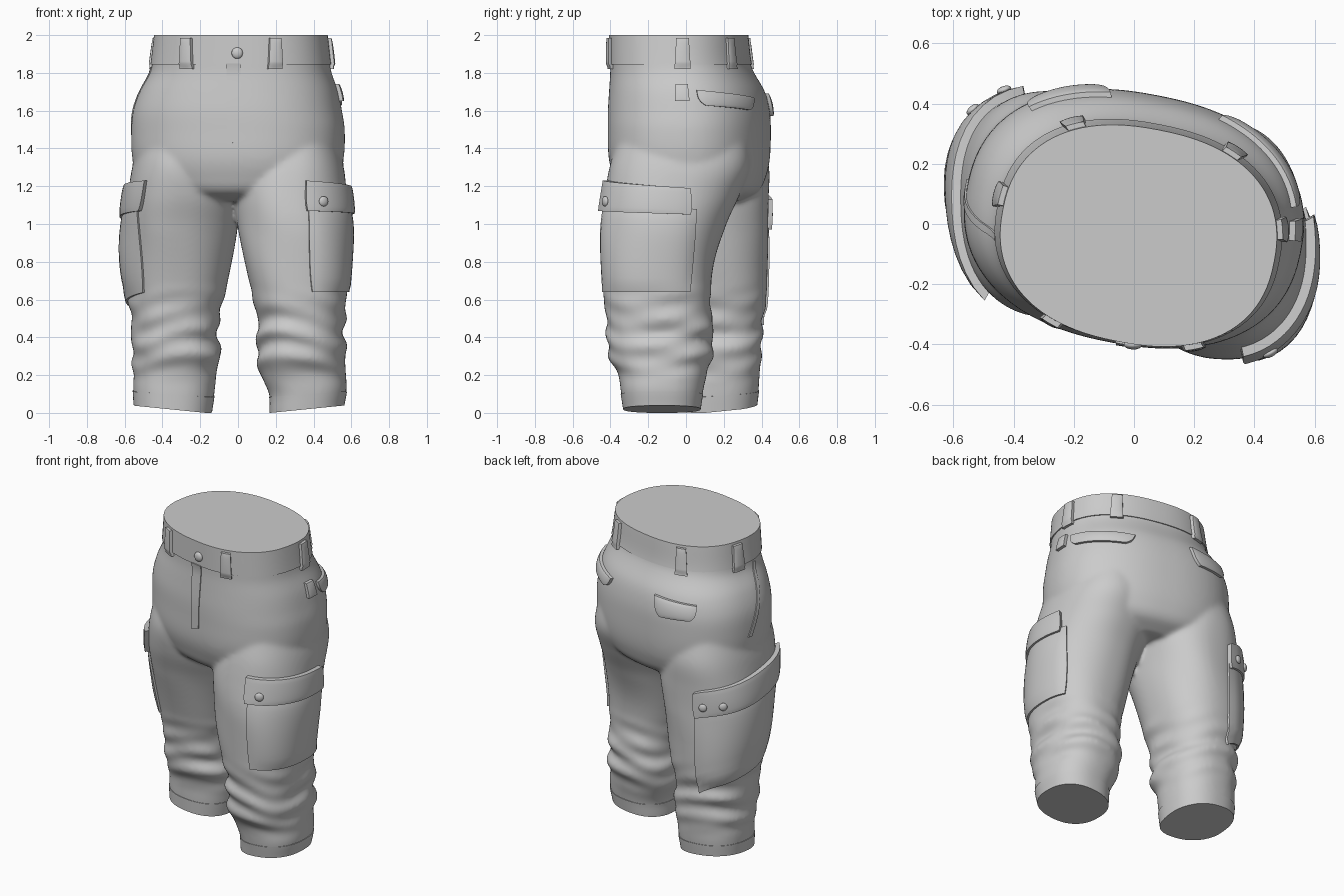
import bpy, bmesh
from math import sin, cos, pi, radians, copysign
from mathutils import Vector, Matrix
from mathutils.bvhtree import BVHTree

cube = bpy.data.objects.get("Cube")
if cube:
    bpy.data.objects.remove(cube, do_unlink=True)

# Single cloth colour
cloth = bpy.data.materials.new("grey_cloth")
cloth.use_nodes = True
cloth.diffuse_color = (0.6, 0.6, 0.6, 1)
shader = cloth.node_tree.nodes["Principled BSDF"]
shader.inputs["Base Color"].default_value = cloth.diffuse_color
shader.inputs["Roughness"].default_value = 0.8


def make_object(name, bm, smooth=True):
    mesh = bpy.data.meshes.new(name)
    bm.to_mesh(mesh)
    bm.free()
    mesh.materials.append(cloth)
    obj = bpy.data.objects.new(name, mesh)
    bpy.context.collection.objects.link(obj)
    if smooth:
        bpy.ops.object.select_all(action='DESELECT')
        obj.select_set(True)
        bpy.context.view_layer.objects.active = obj
        bpy.ops.object.shade_smooth_by_angle(angle=radians(45))
    return obj


def sample(rows, z):
    """Smooth interpolation of a row table along its first column."""
    last = len(rows) - 1
    i = max(k for k in range(last) if k == 0 or rows[k][0] <= z)
    p, q = rows[i], rows[i + 1]
    o, r = rows[max(i - 1, 0)], rows[min(i + 2, last)]
    h = q[0] - p[0]
    t = (z - p[0]) / h
    out = []
    for k in range(1, len(p)):
        m = (q[k] - o[k]) / (q[0] - o[0]) * h
        n = (r[k] - p[k]) / (r[0] - p[0]) * h
        out.append(p[k] + t * m + t * t * (3 * (q[k] - p[k]) - 2 * m - n)
                   + t ** 3 * (2 * (p[k] - q[k]) + m + n))
    return out


def power(v, e):
    return copysign(abs(v) ** e, v)


def fold(a, z, phase):
    """Bunched cloth around the shin and long soft folds on the thigh."""
    shin = max(0, 1 - abs(z - 0.41) / 0.27) ** 0.7
    thigh = max(0, 1 - abs(z - 0.95) / 0.35)
    rolls = sin(38 * z + 2.6 * sin(a + phase)) * (0.6 + 0.4 * sin(2 * a + phase))
    rolls += 0.5 * sin(52 * z - 2.5 * sin(2 * a - phase))
    return 0.055 * shin * rolls + 0.016 * thigh * sin(4 * a + 7 * z + phase)


def loft(bm, rows, z0, z1, turn=0, grow=0, folds=None, sides=96, step=0.015):
    """Stack of rounded cross-sections, capped at both ends."""
    rings = []
    count = max(2, round((z1 - z0) / step))
    spin = Matrix.Rotation(radians(turn), 3, 'Z')
    for i in range(count + 1):
        z = z0 + (z1 - z0) * i / count
        x0, x1, y0, y1 = sample(rows, z)
        ring = []
        for j in range(sides):
            a = 2 * pi * j / sides
            k = 1 + (fold(a, z, folds) if folds is not None else 0)
            p = spin @ Vector((((x1 - x0) / 2 + grow) * k * power(cos(a), 0.86),
                               ((y1 - y0) / 2 + grow) * k * power(sin(a), 0.86), 0))
            p += Vector(((x0 + x1) / 2, (y0 + y1) / 2, z))
            if folds is not None:  # hems rise toward the outside and the back
                rise = 0.1 * max(0, abs(p.x) - 0.17) + 0.1 * max(0, p.y - 0.1)
                p.z += rise * max(0, 1 - z / 0.3)
            ring.append(bm.verts.new(p))
        rings.append(ring)
    for lo, hi in zip(rings, rings[1:]):
        for j in range(sides):
            n = (j + 1) % sides
            bm.faces.new((lo[j], lo[n], hi[n], hi[j]))
    bm.faces.new(rings[0][::-1])
    return bm.faces.new(rings[-1])


# Cross-section tables: z, x min, x max, y min, y max
left_rows = [
    (0, .17, .56, -.33, .075), (.1, .165, .575, -.345, .09), (.2, .12, .57, -.36, .11),
    (.3, .1, .57, -.41, .14), (.48, .105, .565, -.42, .14), (.6, .08, .575, -.435, .13),
    (.8, .035, .58, -.445, .15), (1, 0, .585, -.445, .21), (1.15, -.02, .575, -.43, .28),
    (1.3, 0, .56, -.405, .34), (1.45, .05, .52, -.36, .33)]
right_rows = [
    (0, -.55, -.14, -.04, .375), (.1, -.555, -.125, -.045, .385), (.2, -.555, -.115, -.05, .39),
    (.3, -.56, -.095, -.09, .4), (.48, -.565, -.105, -.11, .405), (.6, -.58, -.075, -.13, .425),
    (.8, -.6, -.035, -.18, .43), (1, -.6, 0, -.24, .435), (1.15, -.585, .02, -.29, .44),
    (1.3, -.56, 0, -.31, .44), (1.45, -.52, -.05, -.28, .4)]
hip_rows = [
    (1.12, -.3, .3, -.24, .28), (1.17, -.44, .44, -.33, .37), (1.25, -.53, .53, -.37, .41),
    (1.35, -.56, .56, -.395, .43), (1.5, -.565, .565, -.4, .435), (1.6, -.555, .55, -.4, .43),
    (1.7, -.52, .53, -.395, .405), (1.8, -.465, .495, -.39, .35), (1.85, -.455, .485, -.39, .33),
    (2, -.437, .467, -.39, .312)]
HIP_TURN = -11

# Trouser body: hips and both legs fused into one cloth surface
bm = bmesh.new()
loft(bm, hip_rows, 1.12, 1.985, HIP_TURN)
loft(bm, left_rows, 0.004, 1.45, folds=0.5)
loft(bm, right_rows, 0.004, 1.45, folds=2.4)
body = make_object("trouser_body", bm, False)
remesh = body.modifiers.new("fuse", 'REMESH')
remesh.mode = 'VOXEL'
remesh.voxel_size = 0.012
remesh.use_smooth_shade = True
relax = body.modifiers.new("relax", 'SMOOTH')
relax.factor = 0.5
relax.iterations = 14

# Waistband with a shallow recessed top
bm = bmesh.new()
top = loft(bm, hip_rows, 1.845, 2, HIP_TURN, grow=0.007)
bmesh.ops.inset_region(bm, faces=[top], thickness=0.018, depth=-0.008)
waistband = make_object("waistband", bm)

# Hems
for name, rows, phase in (("left_hem", left_rows, 0.5), ("right_hem", right_rows, 2.4)):
    bm = bmesh.new()
    loft(bm, rows, 0, 0.085, grow=0.003, folds=phase)
    make_object(name, bm)

# Surface lookup for everything sewn on
graph = bpy.context.evaluated_depsgraph_get()
trees = [BVHTree.FromObject(o, graph) for o in (body, waistband)]


def on_cloth(axis, angle, z, lift):
    d = Vector((cos(radians(angle)), sin(radians(angle)), 0))
    start = Vector((*axis, z)) + d * 1.5
    hits = [t.ray_cast(start, -d) for t in trees]
    near = min([h[3] for h in hits if h[0]] or [1])
    return start - d * (near - lift)


def panel(name, axis, low, high, thick, puff=0, taper=0, bend=1, nu=18, nv=12):
    """Cloth patch; low and high edges are (angle, z, angle, z)."""
    bm = bmesh.new()
    us = [0] + [i / nu for i in range(nu + 1)] + [1]
    vs = [0] + [i / nv for i in range(nv + 1)] + [1]
    grid = []
    for i, u in enumerate(us):
        column = []
        for j, v in enumerate(vs):
            w = 0.5 + (u - 0.5) * (1 - taper * (1 - v) ** 4)
            a, z = [(low[k] + (low[k + 2] - low[k]) * f) * (1 - v)
                    + (high[k] + (high[k + 2] - high[k]) * f) * v
                    for k, f in ((0, w), (1, w ** bend))]
            rim = i in (0, len(us) - 1) or j in (0, len(vs) - 1)
            lift = -0.012 if rim else thick + puff * (sin(pi * u) * sin(pi * v)) ** 0.5
            column.append(bm.verts.new(on_cloth(axis, a, z, lift)))
        grid.append(column)
    for c, d in zip(grid, grid[1:]):
        for j in range(len(vs) - 1):
            bm.faces.new((c[j], d[j], d[j + 1], c[j + 1]))
    bmesh.ops.remove_doubles(bm, verts=bm.verts, dist=0.0002)
    return make_object(name, bm)


def button(name, axis, angle, z, radius, lift):
    bm = bmesh.new()
    place = (Matrix.Translation(on_cloth(axis, angle, z, lift))
             @ Matrix.Rotation(radians(angle), 4, 'Z') @ Matrix.Diagonal((0.5, 1, 1, 1)))
    bmesh.ops.create_uvsphere(bm, u_segments=16, v_segments=10, radius=radius, matrix=place)
    make_object(name, bm)


LEFT, RIGHT, HIP, WAIST = (0.3, -0.14), (-0.3, 0.1), (0, 0), (0.015, -0.035)

# Cargo pockets with flaps
panel("left_cargo_pocket", LEFT, (-76, .64, 36, .64), (-76, 1.1, 36, 1.08), .012, .018, .06)
panel("left_cargo_flap", LEFT, (-80, 1.07, 31, 1.05), (-78, 1.23, 29, 1.19), .032, .006, .04)
panel("right_cargo_pocket", RIGHT, (101, .43, 227, .64), (101, 1, 229, 1.1), .012, .016, .06, .5)
panel("right_cargo_flap", RIGHT, (100, .96, 236, 1.07), (101, 1.13, 241, 1.23), .03, .006, .04, .6)
button("left_flap_button", LEFT, -62, 1.12, .027, .038)
button("right_flap_button_rear", RIGHT, 111, 1.05, .025, .036)
button("right_flap_button_front", RIGHT, 130, 1.06, .025, .036)

# Back pocket flaps and the side tab
panel("right_back_flap", HIP, (102, 1.57, 131, 1.58), (100, 1.69, 132, 1.67), .018, .008, .25)
panel("left_back_flap", HIP, (7, 1.63, 48, 1.6), (6, 1.71, 51, 1.67), .018, .008, .2)
panel("left_side_tab", HIP, (-6, 1.65, 2, 1.65), (-6, 1.74, 1, 1.74), .02, .004, nu=6)

# Front pocket opening
panel("right_pocket_welt", HIP, (165, 1.43, 168, 1.43), (184, 1.83, 187, 1.83), .006, nu=4)

# Fly and waist button
panel("fly", HIP, (262, 1.42, 270, 1.44), (261, 1.85, 272, 1.85), .006, nu=8)
button("waist_button", WAIST, 267, 1.905, .03, .003)

# Belt loops, wider at the foot
for i, angle in enumerate((-64, 2, 41, 120, 164, 225)):
    panel(f"belt_loop_{i + 1}", WAIST, (angle - 5, 1.82, angle + 5, 1.82),
          (angle - 4, 1.985, angle + 4, 1.985), .018, .006, nu=6)
